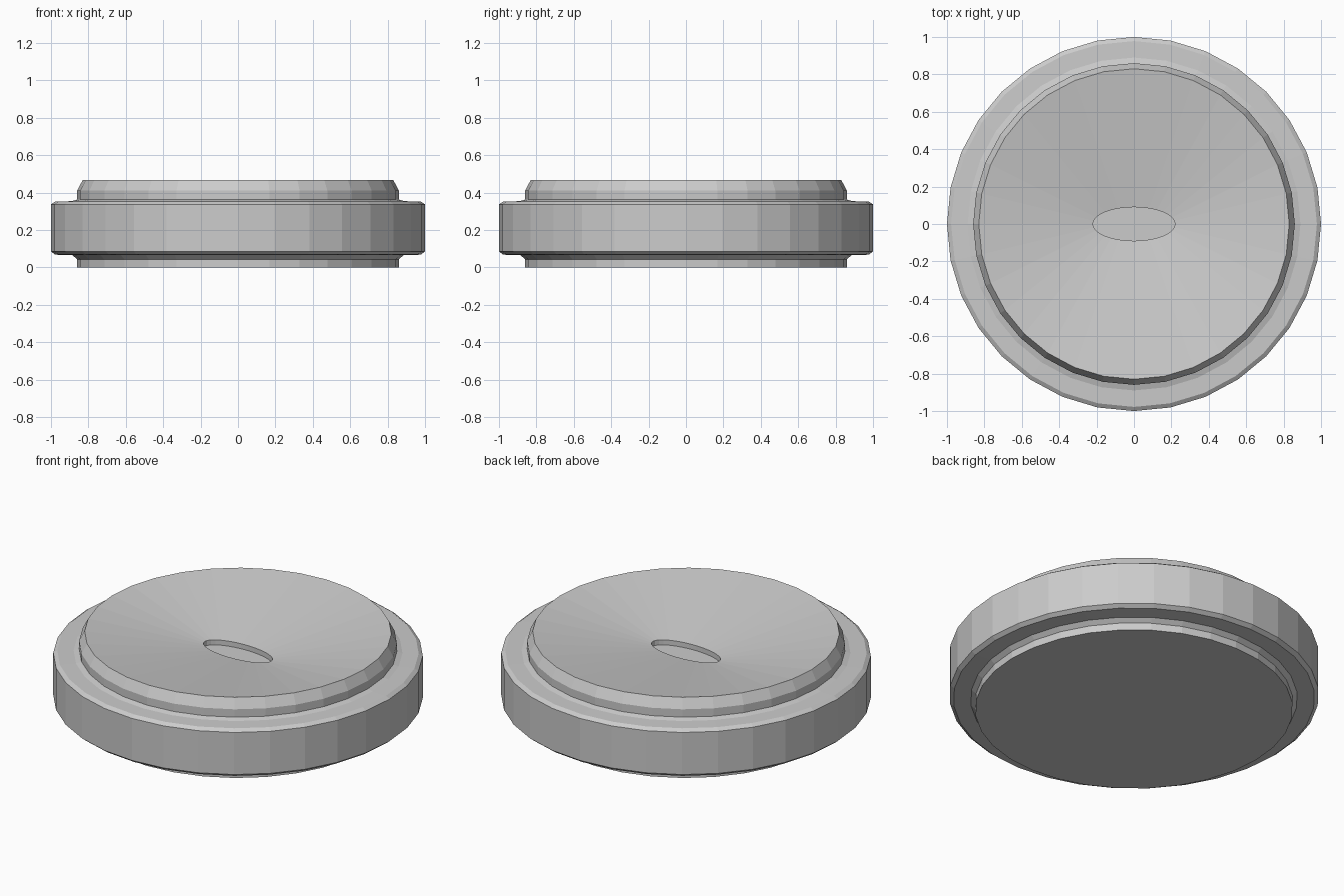
import bpy
import bmesh
from math import cos, sin, tau

SIDES = 32

cube = bpy.data.objects.get("Cube")
if cube:
    bpy.data.objects.remove(cube, do_unlink=True)

# Plain grey material
grey = bpy.data.materials.new("plain grey")
grey.use_nodes = True
colour = (0.6, 0.6, 0.6, 1)
grey.diffuse_color = colour
grey.node_tree.nodes["Principled BSDF"].inputs["Base Color"].default_value = colour


def loft(name, rings):
    """Join elliptical rings (x radius, y radius, z) and cap both ends."""
    bm = bmesh.new()
    loops = [[bm.verts.new((rx * cos(tau * i / SIDES), ry * sin(tau * i / SIDES), z))
              for i in range(SIDES)] for rx, ry, z in rings]
    for low, high in zip(loops, loops[1:]):
        for i in range(SIDES):
            j = (i + 1) % SIDES
            bm.faces.new((low[i], low[j], high[j], high[i]))
    bm.faces.new(loops[0][::-1])
    bm.faces.new(loops[-1])
    bmesh.ops.recalc_face_normals(bm, faces=bm.faces)
    mesh = bpy.data.meshes.new(name)
    bm.to_mesh(mesh)
    bm.free()
    mesh.materials.append(grey)
    obj = bpy.data.objects.new(name, mesh)
    bpy.context.collection.objects.link(obj)
    return obj


# Foot, flanged rim and raised lip, from the bottom up
outside = [
    (0.86, 0), (0.86, 0.043), (0.885, 0.065), (0.978, 0.068), (1, 0.086),
    (1, 0.337), (0.978, 0.352), (0.89, 0.354), (0.86, 0.363),
    (0.86, 0.41), (0.83, 0.468),
]
# Dish sloping down to a shallow oval slot
slot = [(0.22, 0.09, 0.356), (0.22, 0.09, 0.326)]

loft("dished_disc", [(r, r, z) for r, z in outside] + slot)
